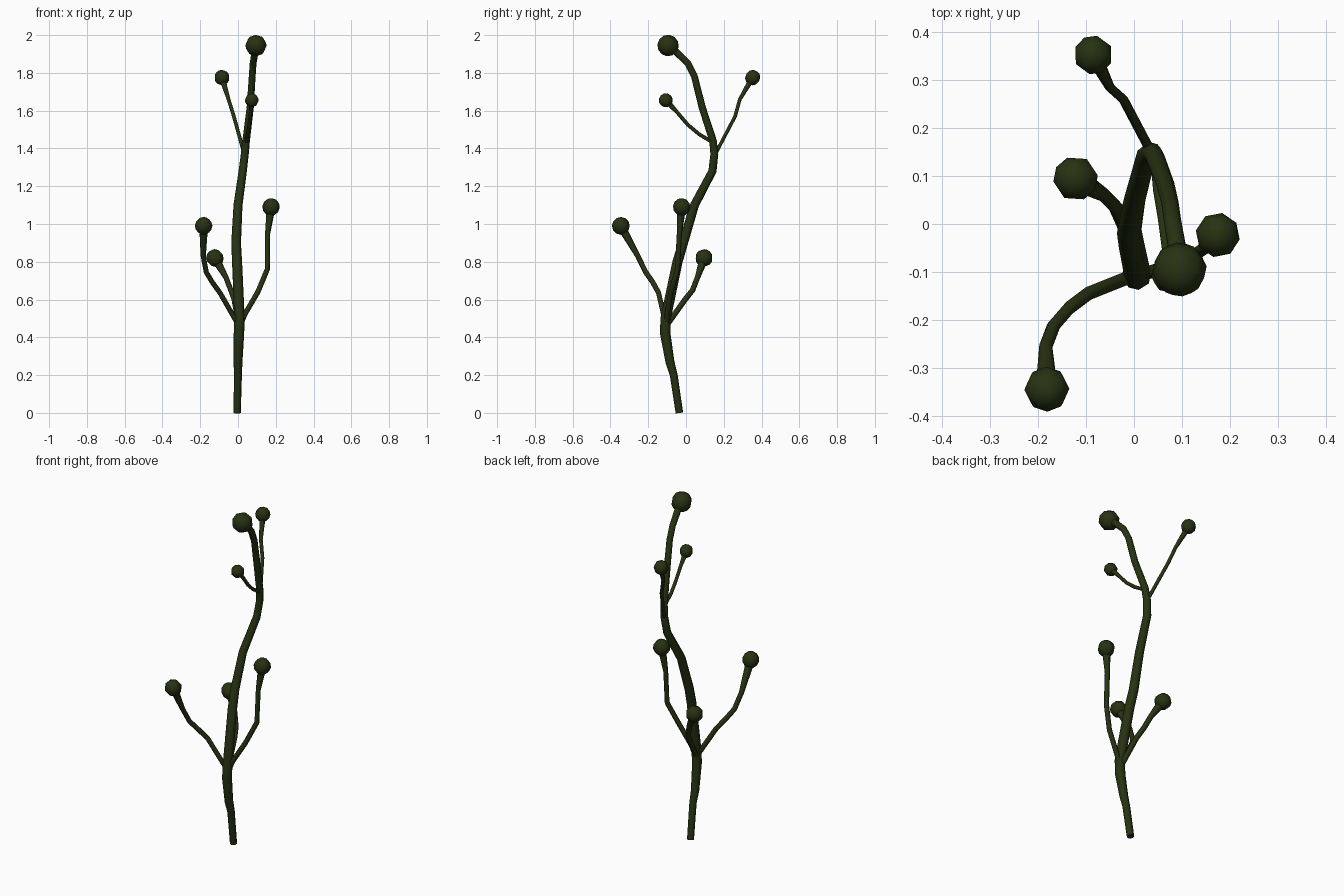
import bpy
import math
from mathutils import Vector

cube = bpy.data.objects.get("Cube")
if cube:
    bpy.data.objects.remove(cube, do_unlink=True)

green = bpy.data.materials.new("dark_olive_green")
green.use_nodes = True
colour = (0.02, 0.032, 0.006, 1)
green.diffuse_color = colour
green.node_tree.nodes["Principled BSDF"].inputs["Base Color"].default_value = colour


def finish(obj, name):
    obj.name = name
    obj.data.name = name
    obj.data.materials.clear()
    obj.data.materials.append(green)
    bpy.ops.object.select_all(action="DESELECT")
    obj.select_set(True)
    bpy.context.view_layer.objects.active = obj
    bpy.ops.object.shade_smooth_by_angle(angle=math.radians(55))


def stalk(name, points, radii):
    """Eight-sided tapering tube along a path."""
    curve = bpy.data.curves.new(name, "CURVE")
    curve.dimensions = "3D"
    curve.bevel_depth = 1
    curve.bevel_resolution = 2
    curve.use_fill_caps = True
    spline = curve.splines.new("POLY")
    spline.points.add(len(points) - 1)
    for target, co, r in zip(spline.points, points, radii):
        target.co = (*co, 1)
        target.radius = r
    obj = bpy.data.objects.new(name, curve)
    bpy.context.collection.objects.link(obj)
    bpy.ops.object.select_all(action="DESELECT")
    obj.select_set(True)
    bpy.context.view_layer.objects.active = obj
    bpy.ops.object.convert(target="MESH")
    finish(bpy.context.object, name)


def bud(name, points, radius):
    """Low-poly ball at the end of a path, aligned with the stalk."""
    end = Vector(points[-1])
    aim = end - Vector(points[-2])
    bpy.ops.mesh.primitive_uv_sphere_add(
        segments=8, ring_count=6, radius=radius, location=end,
        rotation=aim.to_track_quat("Z", "Y").to_euler())
    finish(bpy.context.object, name)


# Main stem
stem = [(-.005, -.035, 0), (0, -.065, .2), (0, -.085, .27), (.005, -.11, .42),
        (.008, -.108, .5), (-.005, -.045, .8), (-.01, -.015, .9),
        (0, .045, 1.1), (.025, .14, 1.28), (.036, .15, 1.37),
        (.043, .143, 1.44), (.065, .085, 1.62), (.075, .045, 1.78),
        (.08, .01, 1.85), (.09, -.05, 1.91), (.095, -.095, 1.945)]
stalk("main_stem", stem, [.02, .021, .024, .028, .028, .027, .026, .024, .022,
                          .021, .02, .019, .018, .018, .019, .024])
bud("top_bud", stem, .057)

# Side branches: name, stalk radius, bud radius, path
branches = [
    ("lower_left", .014, .047,
     [(.008, -.105, .45), (.035, -.1, .52), (.105, -.08, .64),
      (.155, -.045, .76), (.157, -.035, .95), (.175, -.023, 1.09)]),
    ("lower_front", .014, .047,
     [(.005, -.105, .46), (-.095, -.145, .635), (-.135, -.175, .69),
      (-.168, -.213, .745), (-.184, -.255, .83), (-.182, -.345, .99)]),
    ("lower_back", .015, .047,
     [(.005, -.105, .46), (-.02, -.005, .6), (-.038, .035, .65),
      (-.065, .062, .72), (-.122, .095, .82)]),
    ("upper_back", .010, .041,
     [(.036, .15, 1.36), (-.022, .26, 1.57), (-.05, .285, 1.66),
      (-.085, .353, 1.775)]),
    ("upper_front", .010, .037,
     [(.043, .145, 1.43), (.05, .07, 1.475), (.06, .01, 1.525),
      (.068, -.05, 1.595), (.073, -.107, 1.655)]),
]
for label, thickness, bud_radius, path in branches:
    # The stalk flares into its bud
    flare = [thickness] * (len(path) - 1) + [thickness * 1.7]
    stalk(label + "_branch", path, flare)
    bud(label + "_bud", path, bud_radius)
